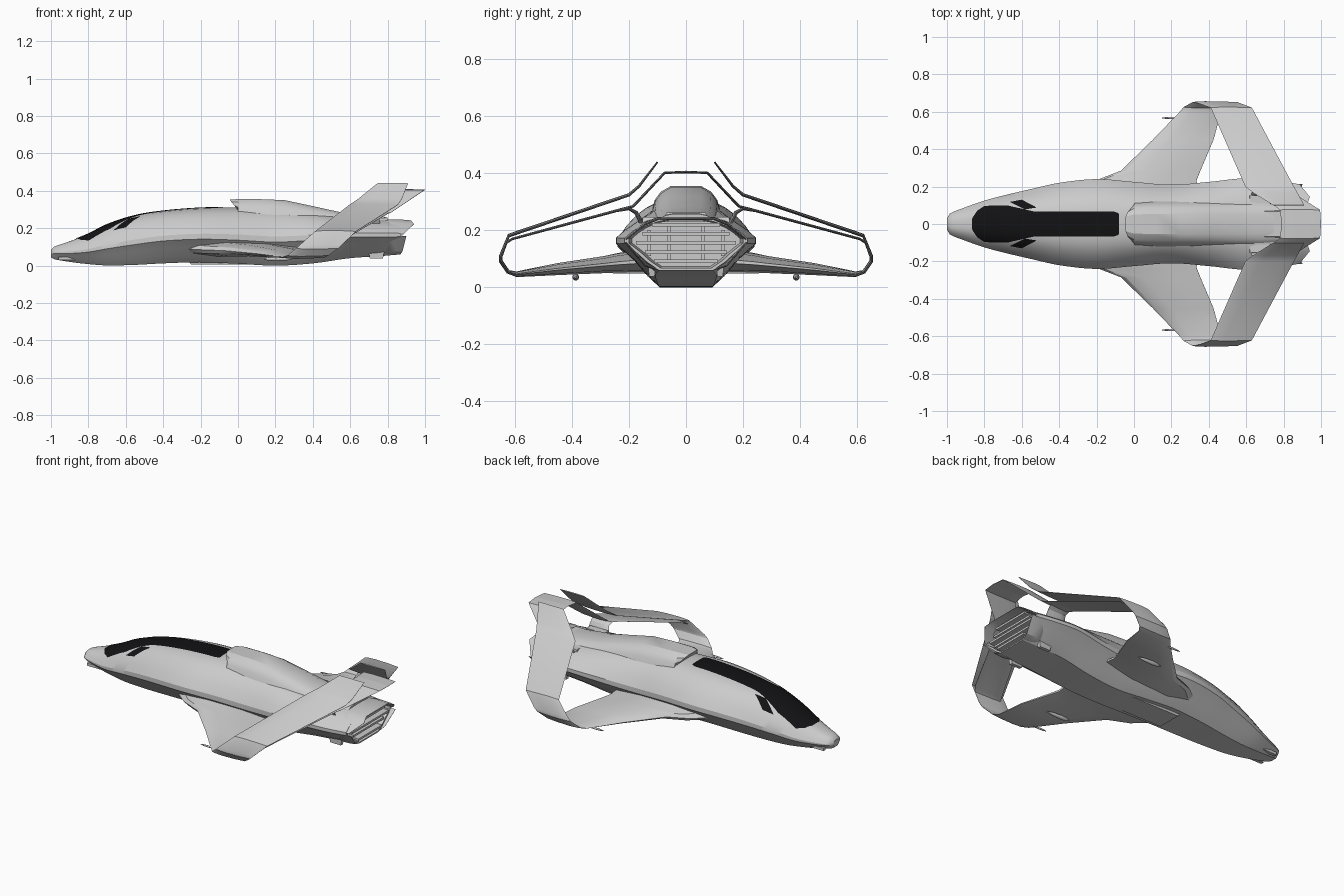
import bpy, bmesh, math
from mathutils import Vector

if "Cube" in bpy.data.objects:
    bpy.data.objects.remove(bpy.data.objects["Cube"])

black = bpy.data.materials.new("black_glass")
black.diffuse_color = (0.006, 0.006, 0.007, 1)
black.use_nodes = True
black.node_tree.nodes["Principled BSDF"].inputs["Base Color"].default_value = black.diffuse_color


def finish(name, bm, mirror=False, mat=None, angle=28):
    bmesh.ops.recalc_face_normals(bm, faces=bm.faces)
    me = bpy.data.meshes.new(name)
    bm.to_mesh(me)
    bm.free()
    ob = bpy.data.objects.new(name, me)
    bpy.context.collection.objects.link(ob)
    if mat:
        me.materials.append(mat)
    if mirror:
        m = ob.modifiers.new("mirror", 'MIRROR')
        m.use_axis = (False, True, False)
    bpy.ops.object.select_all(action='DESELECT')
    ob.select_set(True)
    bpy.context.view_layer.objects.active = ob
    bpy.ops.object.shade_smooth_by_angle(angle=math.radians(angle))
    return ob


def loft(name, rings, caps=(True, True), **kw):
    bm = bmesh.new()
    vs = [[bm.verts.new(p) for p in r] for r in rings]
    n = len(vs[0])
    for a, b in zip(vs, vs[1:]):
        for i in range(n):
            j = (i + 1) % n
            bm.faces.new((a[i], a[j], b[j], b[i]))
    if caps[0]:
        bm.faces.new(vs[0])
    if caps[1]:
        bm.faces.new(vs[-1])
    return finish(name, bm, **kw)


def band(name, stations, **kw):
    """Thin wing strip; each station is (y, z, x_lead, x_trail, thickness)."""
    rings = []
    for i, (y, z, xl, xt, t) in enumerate(stations):
        a, b = stations[max(i - 1, 0)], stations[min(i + 1, len(stations) - 1)]
        nrm = Vector((0, -(b[1] - a[1]), b[0] - a[0])).normalized() * t / 2
        ring = []
        for f, h in ((0, 0), (.06, .55), (.3, 1), (.7, .75), (1, .15),
                     (1, -.15), (.7, -.75), (.3, -1), (.06, -.55)):
            ring.append(Vector((xl + (xt - xl) * f, y, z)) + nrm * h)
        rings.append(ring)
    return loft(name, rings, mirror=True, **kw)


def box(name, c, s, mirror=False, taper=1.0):
    rings = []
    for k, f in ((-1, 1), (1, taper)):
        rings.append([(c[0] + i * s[0] / 2 * f, c[1] + j * s[1] / 2 * f, c[2] + k * s[2] / 2)
                      for i, j in ((-1, -1), (1, -1), (1, 1), (-1, 1))])
    return loft(name, rings, mirror=mirror)


# Fuselage stations: x, half width, top z, chine z, bottom z
HULL = [(-1, .03, .085, .065, .045), (-.985, .055, .1, .067, .035), (-.9, .09, .13, .07, .02),
        (-.8, .125, .17, .08, .008), (-.7, .152, .22, .1, .001), (-.55, .187, .268, .125, .004),
        (-.4, .22, .292, .145, .012), (-.2, .24, .308, .155, .018), (0, .225, .31, .15, .01),
        (.2, .21, .30, .14, 0), (.4, .225, .285, .15, .012), (.6, .245, .26, .165, .04),
        (.75, .235, .25, .165, .05), (.87, .215, .245, .165, .06)]
UPPER = [(0, 1), (.15, .995), (.3, .97), (.45, .91), (.58, .81), (.72, .65), (.87, .4), (1, .1)]
LOWER = [(1, -.1), (.8, -.42), (.64, -.72), (.44, -1), (0, -1)]


def hull(x):
    i = max(k for k in range(len(HULL) - 1) if HULL[k][0] <= x or k == 0)
    a, b = HULL[i], HULL[i + 1]
    p, q = HULL[max(i - 1, 0)], HULL[min(i + 2, len(HULL) - 1)]
    h = b[0] - a[0]
    t = (x - a[0]) / h
    out = []
    for k in range(1, 5):
        m0 = (b[k] - p[k]) / (b[0] - p[0]) * h
        m1 = (q[k] - a[k]) / (q[0] - a[0]) * h
        out.append((2*t**3 - 3*t*t + 1) * a[k] + (t**3 - 2*t*t + t) * m0
                   + (3*t*t - 2*t**3) * b[k] + (t**3 - t*t) * m1)
    return out


def hull_ring(x, s=1.0, at=None):
    w, zt, zw, zb = hull(x)
    half = [(y * w, zw + f * ((zt - zw) if f > 0 else (zw - zb))) for y, f in UPPER + LOWER]
    full = half + [(-y, z) for y, z in half[-2:0:-1]]
    return [(x if at is None else at, y * s, zw + (z - zw) * s) for y, z in full]


def skin(x, y, lift=.003):
    """Point on the upper hull at x, y."""
    w, zt, zw, zb = hull(x)
    r = min(abs(y) / w, .999)
    for (a, fa), (b, fb) in zip(UPPER, UPPER[1:]):
        if a <= r <= b:
            return (x, y, zw + (fa + (fb - fa) * (r - a) / (b - a)) * (zt - zw) + lift)


def patch(name, fn, nu, nv, **kw):
    bm = bmesh.new()
    g = [[bm.verts.new(skin(*fn(u / nu, v / nv))) for v in range(nv + 1)] for u in range(nu + 1)]
    for u in range(nu):
        for v in range(nv):
            bm.faces.new((g[u][v], g[u + 1][v], g[u + 1][v + 1], g[u][v + 1]))
    return finish(name, bm, **kw)


# Fuselage with recessed exhaust bay
xs = [-1, -.995, -.985, -.97, -.95] + [-.92 + i * 1.79 / 60 for i in range(61)]
xs[-1] = .87
loft("fuselage", [hull_ring(x) for x in xs]
     + [hull_ring(.87, .93), hull_ring(.87, .88, .77)])

# Canopy glazing and side windows laid on the hull
GLASS = [(-.865, .03), (-.84, .07), (-.8, .097), (-.68, .1), (-.53, .066), (-.1, .066), (-.08, .055)]


def canopy_pt(u, v):
    x = -.865 + u * .785
    for (a, wa), (b, wb) in zip(GLASS, GLASS[1:]):
        if x <= b + 1e-6:
            return x, (wa + (wb - wa) * (x - a) / (b - a)) * (2 * v - 1)


def window_pt(u, v):
    a, b, c, d = [Vector(p) for p in ((-.665, .118), (-.6, .13), (-.52, .088), (-.585, .078))]
    return tuple(a.lerp(b, v).lerp(d.lerp(c, v), u))


patch("canopy", canopy_pt, 60, 20, mat=black)
patch("side_window", window_pt, 8, 8, mat=black, mirror=True)

# Dorsal engine housing: x, half width, top z, base z
rings = []
for x, w, zt, zb in ((-.045, .075, .352, .29), (0, .098, .356, .27), (.12, .104, .355, .26),
                     (.25, .104, .35, .25), (.4, .102, .318, .24), (.55, .1, .285, .23),
                     (.68, .095, .268, .23), (.8, .085, .258, .23)):
    prof = [(1.2, 0), (1.05, .5), (.85, .8), (.52, 1)]
    pts = prof + [(-y, f) for y, f in reversed(prof)]
    lean = .05 if x < 0 else 0
    rings.append([(x + lean * (1 - f), y * w, zb + f * (zt - zb)) for y, f in pts])
loft("dorsal_housing", rings)

# Box wing: lower wing turning up into the outer wing and inward-leaning fin
band("box_wing", [(.14, .092, -.32, .34, .085), (.235, .085, -.2, .335, .072), (.285, .08, -.07, .355, .06),
                  (.45, .064, .1, .425, .042), (.595, .046, .24, .465, .02), (.625, .055, .265, .485, .014),
                  (.65, .092, .31, .535, .014), (.65, .11, .33, .555, .013), (.622, .182, .41, .63, .013),
                  (.2, .325, .595, .855, .012), (.165, .355, .64, .875, .01), (.1, .44, .745, .91, .006)])
# Inner wing layer carrying the bridge between both sides
band("tail_bridge", [(.632, .155, .42, .6, .008), (.61, .17, .43, .62, .009), (.215, .277, .625, .8, .01),
                     (.185, .285, .645, .82, .01), (.075, .402, .78, .995, .009), (0, .405, .79, 1.0, .009)])
band("wing_pylon", [(.25, .268, .61, .77, .01), (.2, .277, .63, .76, .012),
                    (.175, .262, .635, .755, .014), (.15, .215, .62, .76, .018)])

# Exhaust flaps and grille
band("upper_exhaust_flap", [(0, .241, .78, .925, .012), (.1, .241, .78, .925, .012),
                            (.145, .222, .8, .94, .012), (.212, .168, .78, .885, .01)])
band("lower_exhaust_flap", [(.212, .158, .78, .9, .01), (.14, .078, .78, .88, .012),
                            (.1, .064, .76, .87, .012), (0, .062, .76, .87, .012)])
for i in range(5):
    z = .092 + i * .032
    w = .36 - abs(z - .16) * 2.0
    box("exhaust_slat", (.82, 0, z), (.12 - .02 * (i % 2), w, .012))
for y in (.06, .13):
    box("exhaust_rib", (.8, y, .155), (.07, .014, .13 if y < .1 else .09), mirror=True)

# Deck blocks, belly fin and small fittings
box("deck_block", (.68, .13, .232), (.14, .05, .03), mirror=True, taper=.85)
box("rear_deck_plate", (.74, 0, .25), (.1, .16, .025), taper=.85)
box("belly_keel", (.74, .12, .058), (.07, .02, .04), mirror=True, taper=1.2)
box("belly_panel", (0, 0, .012), (.5, .15, .014), taper=1.05)
box("nose_sensor", (-.9, .055, .037), (.12, .02, .016), mirror=True)


def pod(name, x0, x1, y, z, r):
    prof = ((0, .25), (.15, .8), (.4, 1), (.75, .8), (1, .3))
    rings = [[(x0 + (x1 - x0) * f, y + r * s * math.cos(a * math.pi / 5), z + r * s * math.sin(a * math.pi / 5))
              for a in range(10)] for f, s in prof]
    loft(name, rings, mirror=True, angle=50)


pod("wing_underside_pod", .14, .29, .387, .036, .012)
pod("wing_gun", .15, .28, .567, .045, .006)
